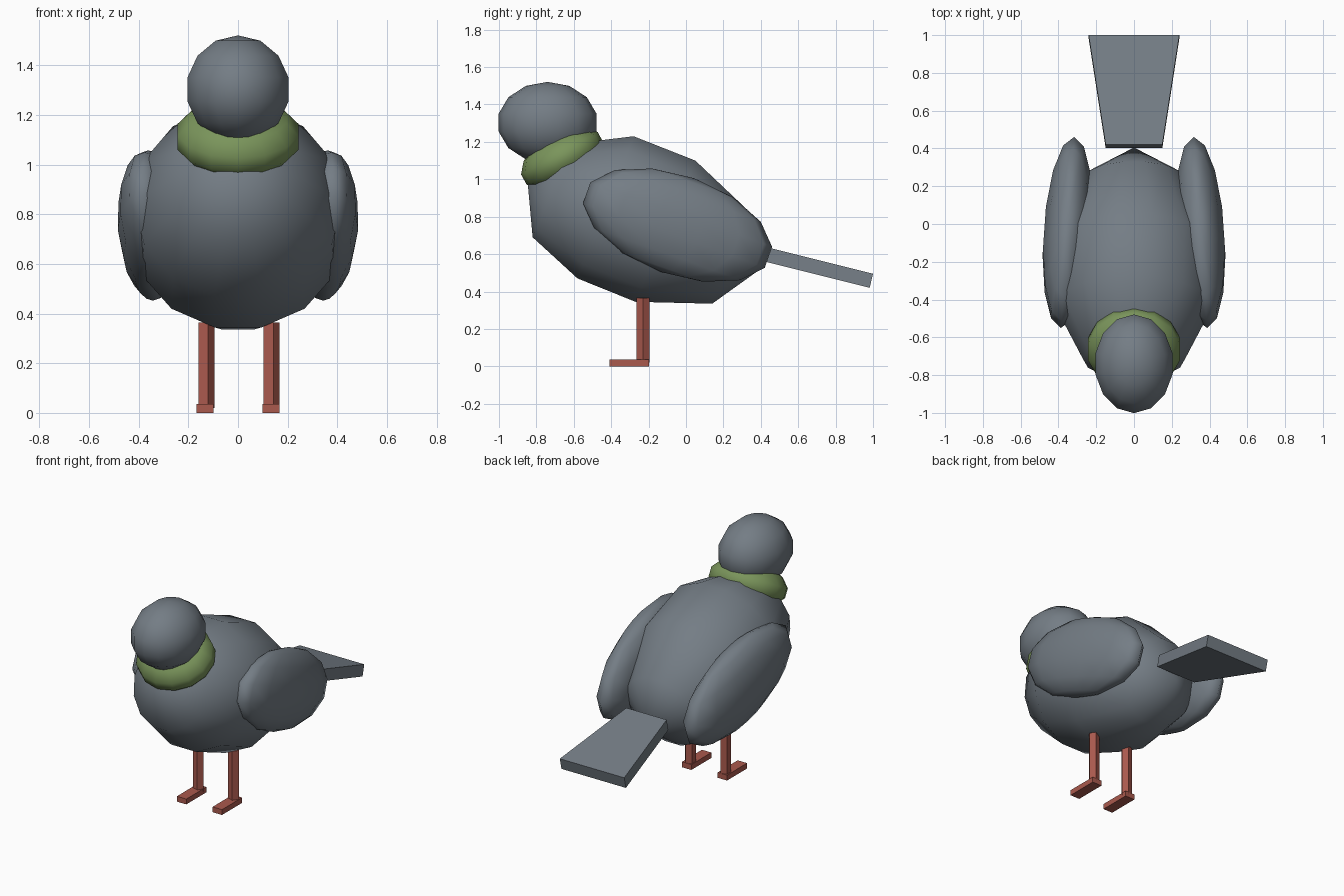
import bpy, bmesh, math
from mathutils import Vector, Matrix

if "Cube" in bpy.data.objects:
    bpy.data.objects.remove(bpy.data.objects["Cube"])

SIDES = 14


def material(name, color):
    m = bpy.data.materials.new(name)
    m.diffuse_color = (*color, 1)
    m.use_nodes = True
    m.node_tree.nodes["Principled BSDF"].inputs["Base Color"].default_value = m.diffuse_color
    return m


grey = material("slate grey", (0.175, 0.205, 0.235))
green = material("neck green", (0.195, 0.30, 0.105))
red = material("leg red", (0.40, 0.10, 0.075))


def finish(name, bm, mat, smooth=False):
    bmesh.ops.recalc_face_normals(bm, faces=bm.faces)
    for f in bm.faces:
        f.smooth = smooth
    mesh = bpy.data.meshes.new(name)
    bm.to_mesh(mesh)
    bm.free()
    mesh.materials.append(mat)
    obj = bpy.data.objects.new(name, mesh)
    bpy.context.collection.objects.link(obj)
    return obj


def ellipsoid(name, center, radii, mat, pitch=0, yaw=0):
    bm = bmesh.new()
    bmesh.ops.create_uvsphere(bm, u_segments=SIDES, v_segments=7, radius=1)
    bm.transform(Matrix.Translation(center)
                 @ Matrix.Rotation(math.radians(yaw), 4, 'Z')
                 @ Matrix.Rotation(math.radians(pitch), 4, 'X')
                 @ Matrix.Diagonal((*radii, 1)))
    return finish(name, bm, mat, True)


def hexahedron(name, corners, mat):
    bm = bmesh.new()
    for c in corners:
        bm.verts.new(c)
    bmesh.ops.convex_hull(bm, input=bm.verts[:])
    bmesh.ops.dissolve_limit(bm, angle_limit=0.02, verts=bm.verts[:], edges=bm.edges[:])
    return finish(name, bm, mat)


# Body: tilted rings lofted between a front and a rear tip
# each ring: bottom (y, z), top (y, z), half width
rings = [((-0.82, 0.69), (-0.61, 1.19), 0.27),
         ((-0.58, 0.47), (-0.28, 1.23), 0.42),
         ((-0.27, 0.345), (0.05, 1.10), 0.43),
         ((0.14, 0.335), (0.33, 0.835), 0.275)]
bm = bmesh.new()
loops = []
step = 2 * math.pi / SIDES
for bottom, top, width in rings:
    b, t = Vector((0, *bottom)), Vector((0, *top))
    mid, up = (b + t) / 2, (t - b) / 2 / math.cos(step / 2)
    loops.append([bm.verts.new(mid + up * math.cos((i + 0.5) * step)
                               + Vector((width * math.sin((i + 0.5) * step), 0, 0)))
                  for i in range(SIDES)])
front_tip = bm.verts.new((0, -0.85, 1.02))
rear_tip = bm.verts.new((0, 0.405, 0.525))
for i in range(SIDES):
    j = (i + 1) % SIDES
    bm.faces.new((front_tip, loops[0][i], loops[0][j]))
    bm.faces.new((rear_tip, loops[-1][j], loops[-1][i]))
    for a, c in zip(loops, loops[1:]):
        bm.faces.new((a[i], c[i], c[j], a[j]))
finish("body", bm, grey, True)

# Head and neck collar
ellipsoid("head", (0, -0.74, 1.303), (0.214, 0.268, 0.218), grey)
ellipsoid("neck_collar", (0, -0.662, 1.112), (0.256, 0.24, 0.14), green, pitch=29)

# Tail: flat wedge that widens toward the back
hexahedron("tail", [(s * w, y, z) for s in (-1, 1) for w, y, z in
                    ((0.15, 0.42, 0.64), (0.15, 0.402, 0.565),
                     (0.24, 1.0, 0.495), (0.24, 0.982, 0.42))], grey)

# Wings, legs and feet on both sides
for side, s in (("left", -1), ("right", 1)):
    ellipsoid(side + "_wing", (s * 0.352, -0.045, 0.755), (0.13, 0.53, 0.266),
              grey, pitch=-19.5, yaw=s * 4)

    bm = bmesh.new()
    loop = [bm.verts.new((s * 0.131 + 0.036 * math.cos(k * math.tau / 5),
                          -0.23 + 0.036 * math.sin(k * math.tau / 5), 0.02))
            for k in range(5)]
    base = bm.faces.new(loop)
    ext = bmesh.ops.extrude_face_region(bm, geom=[base], use_keep_orig=True)
    for v in ext["geom"]:
        if isinstance(v, bmesh.types.BMVert):
            v.co.z = 0.365
    finish(side + "_leg", bm, red)

    hexahedron(side + "_foot", [(s * 0.133 + dx, y, z) for dx in (-0.035, 0.035)
                                for y in (-0.41, -0.197) for z in (0, 0.036)], red)
